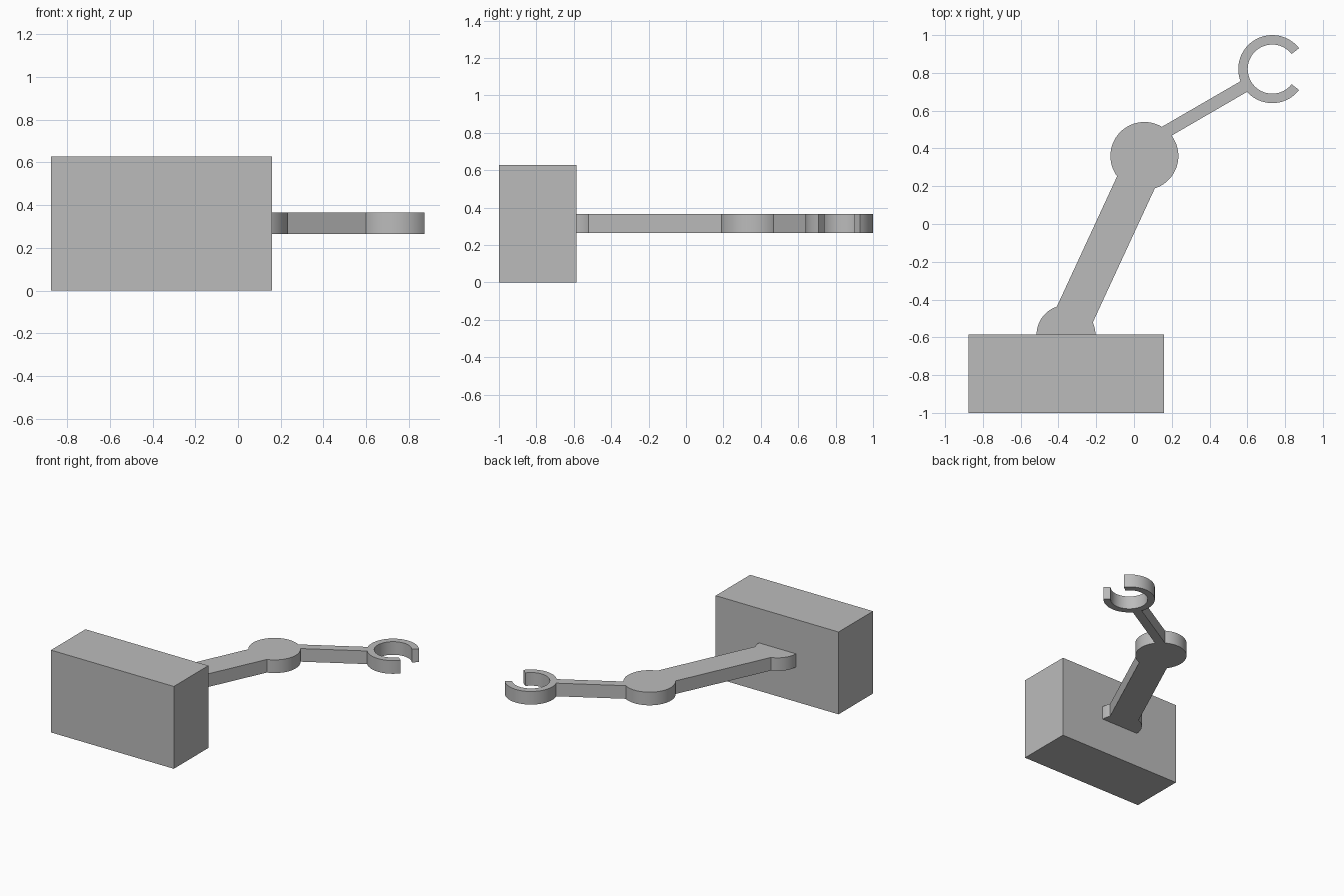
import bpy
import bmesh
from math import cos, sin, radians
from mathutils import Vector

cube = bpy.data.objects.get("Cube")
if cube:
    bpy.data.objects.remove(cube, do_unlink=True)

grey = bpy.data.materials.new("plain grey")
grey.use_nodes = True
colour = (0.5, 0.5, 0.5, 1)
grey.diffuse_color = colour
grey.node_tree.nodes["Principled BSDF"].inputs["Base Color"].default_value = colour

ARM_LOW, ARM_HIGH = 0.265, 0.365


def arc(centre, radius, start, end, steps):
    """Points along an arc, angles in degrees."""
    angles = [radians(start + (end - start) * i / steps) for i in range(steps + 1)]
    return [(centre[0] + radius * cos(a), centre[1] + radius * sin(a)) for a in angles]


def bar(start, end, width):
    """Rectangle outline running between two points."""
    a, b = Vector(start), Vector(end)
    side = (b - a).orthogonal().normalized() * width / 2
    return [a - side, b - side, b + side, a + side]


def prism(name, outline, low=ARM_LOW, high=ARM_HIGH, smooth=False):
    """Extrude a flat outline upwards into a closed solid."""
    bm = bmesh.new()
    base = bm.faces.new([bm.verts.new((p[0], p[1], low)) for p in outline])
    top = bmesh.ops.extrude_face_region(bm, geom=[base])["geom"]
    bmesh.ops.translate(bm, vec=(0, 0, high - low),
                        verts=[v for v in top if isinstance(v, bmesh.types.BMVert)])
    bmesh.ops.recalc_face_normals(bm, faces=bm.faces)
    mesh = bpy.data.meshes.new(name)
    bm.to_mesh(mesh)
    bm.free()
    mesh.materials.append(grey)
    obj = bpy.data.objects.new(name, mesh)
    bpy.context.collection.objects.link(obj)
    if smooth:
        bpy.ops.object.select_all(action="DESELECT")
        obj.select_set(True)
        bpy.context.view_layer.objects.active = obj
        bpy.ops.object.shade_smooth_by_angle(angle=radians(30))
    return obj


# Mounting block
prism("base_block", bar((-0.875, -0.793), (0.16, -0.793), 0.415), 0, 0.627)

# Joints: half disc against the block, full disc at the elbow
prism("shoulder_joint", arc((-0.36, -0.586), 0.156, 0, 180, 32), smooth=True)
prism("elbow_joint", arc((0.055, 0.36), 0.18, 0, 360, 64)[:-1], smooth=True)

# Arm links
prism("upper_arm", bar((-0.33, -0.515), (0.055, 0.317), 0.208))
prism("forearm", bar((0.028, 0.407), (0.611, 0.745), 0.066))

# Open ring gripper
hand = (0.732, 0.82)
prism("gripper_ring", arc(hand, 0.18, 38, 322, 56) + arc(hand, 0.13, 322, 38, 56), smooth=True)
